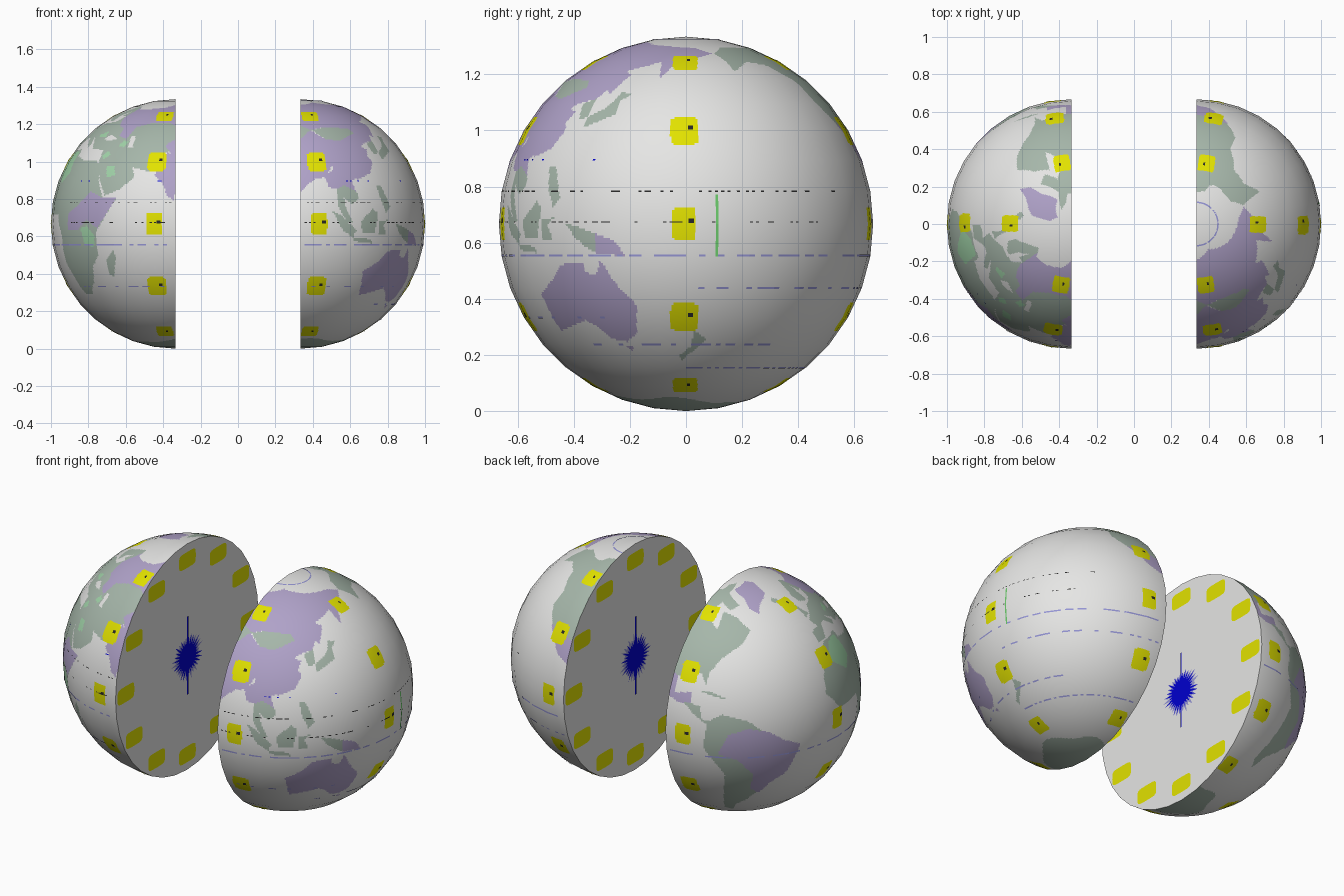
import bpy, bmesh, math, random
from mathutils import Vector

if "Cube" in bpy.data.objects:
    bpy.data.objects.remove(bpy.data.objects["Cube"])

random.seed(4)
R, GAP, FRONT_LON = 0.667, 0.3333, 80      # radius, half gap, longitude facing -y
CELLS, FACET = 252, 10                     # paint cells per 180 degrees, visible facet in degrees
STEP = 180 / CELLS


def material(name, rgb):
    m = bpy.data.materials.new(name)
    m.diffuse_color = (*rgb, 1)
    m.use_nodes = True
    m.node_tree.nodes["Principled BSDF"].inputs["Base Color"].default_value = m.diffuse_color
    return m


MATS = [material("off_white", (0.79, 0.79, 0.78)), material("sage_green", (0.38, 0.47, 0.40)),
        material("lavender", (0.43, 0.36, 0.58)), material("light_green", (0.36, 0.66, 0.40)),
        material("yellow", (0.76, 0.76, 0.0)), material("blue", (0.0, 0.0, 0.62)),
        material("pale_blue", (0.30, 0.30, 0.66)), material("black", (0.02, 0.02, 0.02)),
        material("grass_green", (0.15, 0.60, 0.15))]
WHITE, GREEN, PURPLE, LIGHT, YELLOW, BLUE, PALE, BLACK, GRASS = range(9)

# Land outlines as rough longitude / latitude corners, later ones painted on top
LANDS = []


def land(colour, *pts):
    lons, lats = [p[0] for p in pts], [p[1] for p in pts]
    LANDS.append((colour, pts, min(lons), max(lons), min(lats), max(lats)))


# Europe and western Asia
land(GREEN, (-9, 37), (-9, 43), (-1, 44), (-4, 48), (8, 54), (22, 55), (28, 60), (40, 58), (90, 53), (82, 35),
     (50, 37), (36, 36), (28, 37), (23, 37), (20, 41), (13, 45), (18, 40), (16, 38), (8, 44), (3, 43), (-2, 37))
land(WHITE, (28, 43), (32, 46), (40, 43), (33, 42))
land(GREEN, (5, 58), (5, 62), (14, 67), (25, 71), (31, 69), (30, 60), (22, 60), (25, 65), (18, 61), (16, 56), (12, 56))
land(GREEN, (-5, 50), (1, 51), (-2, 55), (-3, 58), (-6, 57), (-4, 54))
land(GREEN, (-24, 65), (-20, 67), (-14, 65), (-19, 63))
land(GREEN, (33, 38), (75, 40), (75, 36), (72, 25), (66, 25), (57, 27), (59, 22), (52, 16), (44, 13), (35, 28))
land(WHITE, (50, 45), (53, 45), (54, 38), (51, 38))
land(LIGHT, (44, 39), (46, 42), (50, 41), (48, 38))
land(LIGHT, (20, 46), (27, 48), (28, 44), (21, 44))
land(LIGHT, (35, 33), (38, 36), (41, 34), (37, 31))
# Northern and eastern Asia
land(PURPLE, (30, 70), (28, 58), (33, 52), (40, 50), (40, 45), (47, 43), (50, 51), (60, 54), (76, 54), (87, 49),
     (98, 51), (115, 50), (128, 50), (135, 44), (141, 53), (136, 55), (155, 60), (157, 51), (164, 60), (178, 63),
     (190, 66), (178, 70), (140, 73), (105, 77), (80, 73), (68, 69), (45, 67), (33, 67))
land(PURPLE, (74, 39), (80, 43), (87, 49), (96, 43), (105, 42), (119, 47), (116, 50), (125, 53), (134, 48),
     (130, 42), (121, 40), (118, 38), (122, 37), (120, 33), (122, 30), (118, 24), (110, 21), (98, 23), (97, 28), (80, 31))
land(GREEN, (88, 49), (98, 51), (116, 50), (119, 47), (105, 42), (96, 43))
land(PURPLE, (69, 23), (73, 20), (76, 13), (79, 11), (80, 15), (87, 21), (92, 22), (97, 28), (80, 32), (75, 36), (73, 28))
land(PURPLE, (92, 23), (94, 17), (98, 16), (100, 13), (108, 14), (106, 20), (109, 22), (98, 26))
land(GREEN, (98, 16), (98, 8), (102, 1), (105, 1), (102, 7), (101, 12), (105, 9), (109, 12), (108, 15), (102, 18))
land(GREEN, (124, 40), (130, 42), (130, 35), (126, 34))
land(GREEN, (130, 31), (130, 35), (136, 38), (139, 41), (141, 45), (146, 44), (142, 41), (142, 36), (135, 33))
# Islands and Oceania
land(GREEN, (120, 18), (123, 18), (127, 8), (124, 5), (121, 12))
land(GREEN, (95, 6), (99, 4), (107, -3), (105, -6), (100, -3))
land(GREEN, (105, -6), (115, -7), (116, -9), (106, -8))
land(GREEN, (109, 1), (116, 7), (119, 5), (117, -4), (110, -4))
land(GREEN, (119, 1), (125, 2), (122, 0), (124, -5), (119, -5))
land(GREEN, (130, 0), (135, -1), (141, -3), (141, -9), (137, -7), (133, -4))
land(PURPLE, (141, -3), (147, -5), (151, -10), (141, -9))
land(PURPLE, (113, -22), (117, -20), (122, -17), (126, -13), (130, -12), (136, -12), (136, -15), (140, -16),
     (142, -11), (146, -18), (153, -26), (151, -36), (146, -39), (140, -38), (136, -34), (131, -31), (124, -33), (115, -35))
land(PURPLE, (145, -41), (148, -41), (147, -43))
land(GREEN, (173, -35), (178, -38), (174, -42), (168, -47), (167, -45), (172, -41))
# Africa
land(GREEN, (-6, 36), (10, 37), (11, 33), (20, 31), (32, 31), (36, 28), (39, 20), (43, 12), (51, 12), (40, -4),
     (40, -15), (35, -20), (32, -28), (26, -34), (19, -34), (12, -17), (13, -6), (9, 4), (-8, 4), (-17, 14), (-16, 22), (-10, 30))
land(PURPLE, (20, 5), (28, 9), (35, 15), (43, 12), (51, 12), (41, -2), (34, 2), (28, -3), (20, -3))
land(LIGHT, (30, -2), (34, -1), (39, -6), (38, -11), (32, -9))
land(LIGHT, (-8, 28), (-1, 35), (8, 36), (11, 24), (4, 19))
land(LIGHT, (41, 28), (46, 28), (48, 23), (43, 22))
land(GREEN, (44, -17), (49, -12), (50, -16), (47, -25), (44, -24))
# The Americas
land(GREEN, (-168, 66), (-156, 71), (-128, 70), (-95, 72), (-82, 68), (-94, 60), (-80, 52), (-78, 62), (-65, 59),
     (-55, 52), (-62, 45), (-74, 38), (-80, 31), (-81, 25), (-84, 30), (-97, 27), (-107, 31), (-117, 32), (-124, 40),
     (-124, 48), (-135, 58), (-150, 60), (-163, 55), (-165, 62))
land(GREEN, (-120, 70), (-115, 74), (-92, 76), (-85, 80), (-65, 82), (-78, 74), (-62, 66), (-72, 63), (-88, 70))
land(PURPLE, (-117, 32), (-107, 31), (-97, 27), (-97, 19), (-88, 21), (-88, 15), (-95, 15), (-106, 20))
land(GREEN, (-92, 16), (-83, 15), (-82, 9), (-77, 8), (-80, 7), (-86, 11))
land(GREEN, (-84, 22), (-76, 20), (-69, 19), (-78, 22))
land(GREEN, (-79, 8), (-72, 12), (-60, 9), (-50, 1), (-35, -6), (-39, -18), (-48, -27), (-58, -38), (-66, -46),
     (-68, -54), (-74, -50), (-71, -20), (-81, -5))
land(PURPLE, (-69, 2), (-60, 5), (-50, 3), (-43, -2), (-34, -6), (-38, -17), (-41, -22), (-48, -27), (-53, -34),
     (-58, -30), (-57, -20), (-65, -11), (-74, -8))
land(PURPLE, (-55, 70), (-70, 77), (-35, 83), (-18, 80), (-22, 71), (-40, 65), (-44, 60), (-52, 64))
TAG_COLUMNS = (-171, -90.5, -10, 8.8, 89.5, 170.5)


def inside(x, y, pts):
    hit = False
    for (x1, y1), (x2, y2) in zip(pts, pts[1:] + pts[:1]):
        if (y1 > y) != (y2 > y) and x < (x2 - x1) * (y - y1) / (y2 - y1) + x1:
            hit = not hit
    return hit


def paint(phi, lat):
    """Colour of the globe at angle phi from the front (degrees) and latitude."""
    # Yellow tags: columns next to the cut and one at the middle of each half
    tl = min(60, max(-60, round(lat / 30) * 30))
    v = (lat - tl) / {60: 4.5, 30: 4.8, 0: 5.2}[abs(tl)]
    if abs(v) < 1:
        for tp in TAG_COLUMNS:
            u = (phi - tp) * math.cos(math.radians(lat)) / {60: 3.8, 30: 4.3, 0: 3.7}[abs(tl)]
            if abs(u) < 1 and u ** 6 + v ** 6 < 1:
                return YELLOW
    lon = (phi + FRONT_LON + 180) % 360 - 180
    # Southern ice cap
    if lat < -72 + 4 * math.sin(math.radians(lon - 20)) + 1.5 * math.sin(math.radians(5 * lon)):
        return GREEN
    for colour, pts, x0, x1, y0, y1 in reversed(LANDS):
        if y0 <= lat <= y1:
            for x in (lon, lon + 360):
                if x0 <= x <= x1 and inside(x, lat, pts):
                    return colour
    return WHITE


def on_sphere(phi, lat):
    p, l = math.radians(phi), math.radians(lat)
    return R * Vector((math.sin(p) * math.cos(l), -math.cos(p) * math.cos(l), math.sin(l)))


def on_facet(phi, lat):
    """Point on the ten-degree faceted globe."""
    p, l = min(phi // FACET * FACET, 180 - FACET), min(lat // FACET * FACET, 90 - FACET)
    u, v = (phi - p) / FACET, (lat - l) / FACET
    low = on_sphere(p, l).lerp(on_sphere(p + FACET, l), u)
    return low.lerp(on_sphere(p, l + FACET).lerp(on_sphere(p + FACET, l + FACET), u), v)


def finish(bm, name, loc):
    me = bpy.data.meshes.new(name)
    bm.to_mesh(me)
    bm.free()
    for m in MATS:
        me.materials.append(m)
    ob = bpy.data.objects.new(name, me)
    ob.location = loc
    bpy.context.collection.objects.link(ob)
    return ob


def dome(name, start, loc):
    bm = bmesh.new()
    n = CELLS
    grid = [[bm.verts.new(on_facet(start + i * STEP, -90 + j * STEP)) for i in range(n + 1)] for j in range(n + 1)]
    for j in range(n):
        for i in range(n):
            f = bm.faces.new((grid[j][i], grid[j][i + 1], grid[j + 1][i + 1], grid[j + 1][i]))
            f.material_index = paint(start + (i + .5) * STEP, -90 + (j + .5) * STEP)
            f.smooth = True
    bmesh.ops.remove_doubles(bm, verts=grid[0] + grid[-1], dist=1e-5)
    ob = finish(bm, name, loc)
    ob.data.normals_split_custom_set_from_vertices([v.co.normalized() for v in ob.data.vertices])


def patch(bm, p0, p1, l0, l1, colour):
    """Thin painted patch lying just above the globe."""
    f = bm.faces.new([bm.verts.new(on_facet(p, l) * 1.003) for p, l in ((p0, l0), (p1, l0), (p1, l1), (p0, l1))])
    f.material_index = colour


def flat(bm, side, pts, lift, colour):
    """Flat shape on the cut plane, facing the gap."""
    f = bm.faces.new([bm.verts.new((-side * lift, y, z)) for y, z in pts])
    f.normal_update()
    if f.normal.x * side > 0:
        f.normal_flip()
    f.material_index = colour


def ring(n, r):
    return [(r * math.sin(math.tau * k / n), r * math.cos(math.tau * k / n)) for k in range(n)]


def rounded(cy, cz, w, h):
    power = lambda t: math.copysign(abs(t) ** 0.4, t)
    return [(cy + w * power(y), cz + h * power(z)) for y, z in ring(24, 1)]


for side, start, word in ((-1, -180, "left"), (1, 0, "right")):
    loc = (side * GAP, 0, R)
    dome(word + "_globe_half", start, loc)
    # Broken thin parallels: latitude, density, range, colour, dash length
    bm = bmesh.new()
    for lat, odds, lo, hi, colour, dash in (
            (-9.7, 0.75, -180, 180, PALE, 2), (-20, 0.55, 90, 180, PALE, 2), (-50, 0.7, 90, 180, PALE, 2),
            (-40, 0.5, 50, 130, PALE, 2), (-30, 0.2, -60, 60, PALE, 2), (80, 0.9, 0, 180, PALE, 2),
            (0.6, 0.3, -60, 150, BLACK, 1), (10, 0.3, -60, 150, BLACK, 1), (20, 0.08, -60, 60, BLUE, 1)):
        for p in range(start + 2, start + 178, dash):
            if lo <= p < hi and random.random() < odds:
                h = 0.35 if colour == PALE else 0.2
                patch(bm, p, p + dash, lat - h, lat + h, colour)
    # Date line on the right half
    if side > 0:
        patch(bm, 99.2, 100, -10, 0, GRASS)
        patch(bm, 99.2, 100, 0, 9, GRASS)
    # Small dark mark on each tag
    for tp in TAG_COLUMNS:
        if tp * side > 0:
            for tl in (-60, -30, 0, 30, 60):
                patch(bm, tp + 1.2, tp + 3, tl + .2, tl + 1.6, BLACK)
    finish(bm, word + "_map_lines", loc)
    # Flat cut face
    bm = bmesh.new()
    flat(bm, side, ring(36, R), 0, WHITE)
    finish(bm, word + "_cut_face", loc)
    # Ring of twelve yellow tags
    bm = bmesh.new()
    for y, z in ring(12, 0.86 * R):
        flat(bm, side, rounded(y, z, 0.078, 0.047), 0.003, YELLOW)
    finish(bm, word + "_tag_ring", loc)
    # Blue burst over a pale one, with a thin upright line at the centre
    bm = bmesh.new()
    for colour, lift, inner, lo, hi in ((PALE, 0.002, 0.1, 0.11, 0.15), (BLUE, 0.004, 0.075, 0.09, 0.145)):
        burst = [(y * s, z * s) for k, (y, z) in enumerate(ring(64, 1))
                 for s in [random.uniform(lo, hi) if k % 2 else inner]]
        flat(bm, side, burst, lift, colour)
    flat(bm, side, [(-.006, -.22), (.006, -.22), (.006, .24), (-.006, .24)], 0.005, BLUE)
    finish(bm, word + "_centre_burst", loc)
